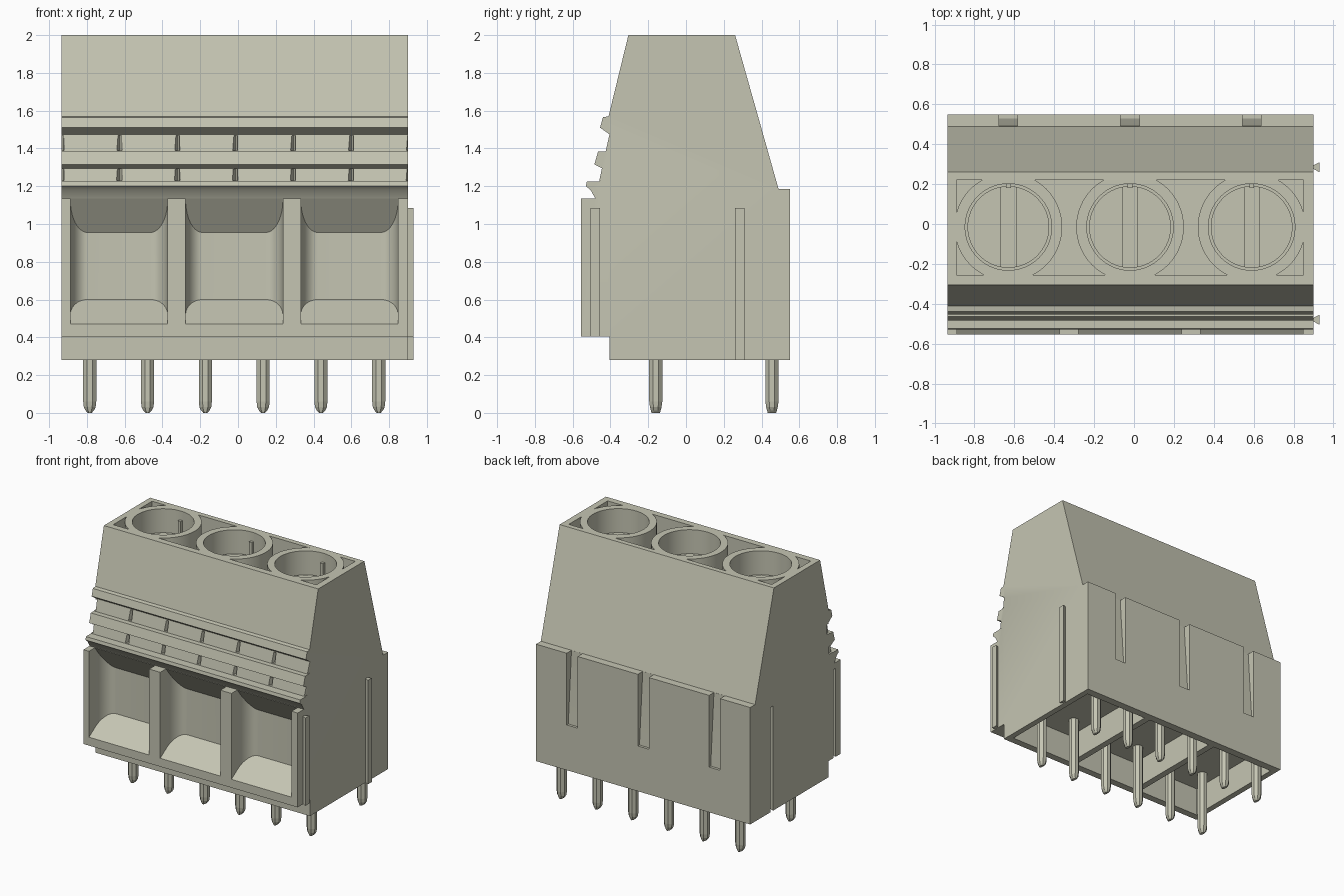
import bpy, bmesh, math
from mathutils import Vector

if "Cube" in bpy.data.objects:
    bpy.data.objects.remove(bpy.data.objects["Cube"], do_unlink=True)

mat = bpy.data.materials.new("pale_grey_green_plastic")
mat.use_nodes = True
COL = (0.56, 0.56, 0.45, 1)
mat.diffuse_color = COL
mat.node_tree.nodes["Principled BSDF"].inputs["Base Color"].default_value = COL

X0, X1 = -0.935, 0.90           # housing ends
POLES = [-0.63, -0.02, 0.59]    # pole centres
HOLE_Y = -0.015


def loft(name, rings):
    """Closed solid through rings with equal point counts."""
    bm = bmesh.new()
    vs = [[bm.verts.new(p) for p in r] for r in rings]
    n = len(vs[0])
    for a, b in zip(vs, vs[1:]):
        for i in range(n):
            j = (i + 1) % n
            bm.faces.new((a[i], a[j], b[j], b[i]))
    bm.faces.new(vs[0][::-1])
    bm.faces.new(vs[-1])
    bmesh.ops.recalc_face_normals(bm, faces=bm.faces)
    me = bpy.data.meshes.new(name)
    bm.to_mesh(me)
    bm.free()
    me.materials.append(mat)
    ob = bpy.data.objects.new(name, me)
    bpy.context.scene.collection.objects.link(ob)
    return ob


def prism_x(name, yz, a, b):
    return loft(name, [[(x, y, z) for y, z in yz] for x in (a, b)])


def prism_z(name, xy, a, b):
    return loft(name, [[(x, y, z) for x, y in xy] for z in (a, b)])


def box(name, x0, x1, y0, y1, z0, z1):
    return prism_z(name, [(x0, y0), (x1, y0), (x1, y1), (x0, y1)], z0, z1)


def cyl(name, x, y, r, z0, z1, n=64):
    return prism_z(name, [(x + r * math.cos(math.tau * i / n), y + r * math.sin(math.tau * i / n))
                          for i in range(n)], z0, z1)


def cut(ob, cutter):
    cutter.hide_render = True
    m = ob.modifiers.new("cut", "BOOLEAN")
    m.operation, m.solver, m.object = "DIFFERENCE", "EXACT", cutter
    bpy.ops.object.select_all(action="DESELECT")
    bpy.context.view_layer.objects.active = ob
    ob.select_set(True)
    bpy.ops.object.modifier_apply(modifier=m.name)
    bpy.data.objects.remove(cutter, do_unlink=True)


def smooth(ob):
    bpy.ops.object.select_all(action="DESELECT")
    bpy.context.view_layer.objects.active = ob
    ob.select_set(True)
    bpy.ops.object.shade_smooth_by_angle(angle=math.radians(30))


# Housing: side profile with stepped ridges on the front
profile = [(-0.405, 0.28), (0.55, 0.28), (0.55, 1.185), (0.49, 1.185), (0.26, 2.0),
           (-0.305, 2.0), (-0.41, 1.57), (-0.44, 1.565), (-0.455, 1.51), (-0.405, 1.475),
           (-0.425, 1.385), (-0.465, 1.385), (-0.485, 1.315), (-0.445, 1.295),
           (-0.46, 1.225), (-0.525, 1.225), (-0.53, 1.2), (-0.505, 1.18),
           (-0.48, 1.135), (-0.555, 1.135), (-0.555, 0.405), (-0.405, 0.405)]
housing = prism_x("housing", profile, X0, X1)

# Wire entry funnels: rounded sides, sloping floor and roof
BACK = -0.355
for c in POLES:
    half, rx, ry = 0.2575, 0.09, 0.123
    arc = [(half - rx + rx * math.cos(t), BACK - ry + ry * math.sin(t))
           for t in [math.pi / 2 * i / 10 for i in range(11)]]
    plan = [(half, -0.7)] + arc
    plan += [(-x, y) for x, y in reversed(plan)]
    floor = [(c + x, y, 0.6 + 0.65 * (y - BACK)) for x, y in plan]
    roof = [(c + x, y, 0.955 - 1.4 * (y - BACK)) for x, y in plan]
    cut(housing, loft("funnel_cutter", [floor, roof]))

# Small V notches in the two front grooves
for k in range(-3, 4):
    x = -0.0185 + 0.3067 * k
    for y, z0, z1 in ((-0.38, 1.389, 1.468), (-0.41, 1.229, 1.29)):
        cut(housing, prism_z("notch_cutter", [(x - 0.019, y - 0.07), (x + 0.019, y - 0.07),
                                              (x + 0.014, y), (x + 0.006, y)], z0, z1))

# Top recess around the screw collars, then the screw shafts
recess = box("recess_cutter", -0.89, 0.85, -0.255, 0.22, 1.75, 2.1)
for c in POLES:
    cut(recess, cyl("collar_cutter", c, HOLE_Y, 0.27, 1.6, 2.2))
cut(housing, recess)
for c in POLES:
    cut(housing, cyl("shaft_cutter", c, HOLE_Y, 0.217, 1.6, 2.1))

# Tapered slots in the back wall
for c in POLES:
    cut(housing, prism_x("slot_cutter", [(0.53, 0.63), (0.7, 0.63), (0.7, 1.25),
                                         (0.491, 1.25), (0.491, 1.18)], c - 0.047, c + 0.047))

# Hollow underside, one chamber per pole
for a, b in ((-0.89, -0.35), (-0.30, 0.26), (0.31, 0.855)):
    cut(housing, box("chamber_cutter", a, b, -0.35, 0.49, 0.2, 0.5))


# Dovetail rails on one end and matching grooves on the other
def dovetail(x, y, w):
    return [(x, y - 0.008 * w), (x + 0.032, y - 0.025 * w),
            (x + 0.032, y + 0.025 * w), (x, y + 0.008 * w)]


for name, y, z0 in (("front_rail", -0.48, 0.405), ("back_rail", 0.285, 0.28)):
    prism_z(name, dovetail(X1 - 0.002, y, 1), z0, 1.085)
    cut(housing, prism_z("groove_cutter", [(X0 - 0.01, y - 0.01), (X0 + 0.032, y - 0.027),
                                           (X0 + 0.032, y + 0.027), (X0 - 0.01, y + 0.01)],
                         z0 - 0.05, 1.09))
smooth(housing)

# Slotted clamp screws with a thin key on the shaft wall
for i, c in enumerate(POLES):
    screw = cyl(f"screw_{i + 1}", c, HOLE_Y, 0.205, 1.58, 1.82)
    cut(screw, box("drive_cutter", c - 0.037, c + 0.037, -0.4, 0.4, 1.76, 1.9))
    smooth(screw)
    box(f"shaft_key_{i + 1}", c - 0.012, c + 0.012, 0.18, 0.207, 1.7, 1.93)

# Solder pins in two rows, octagonal with rounded tips
RINGS = [(0.55, 1, 1), (0.06, 1, 1), (0.03, 0.9, 0.88), (0.013, 0.65, 0.75), (0.0, 0.3, 0.65)]
for row, y in (("front", -0.16), ("back", 0.455)):
    for i in range(6):
        x = -0.785 + 0.306 * i
        pts = [(math.cos(math.tau * (k + 0.5) / 8) * 0.0375, math.sin(math.tau * (k + 0.5) / 8) * 0.0375)
               for k in range(8)]
        loft(f"{row}_pin_{i + 1}", [[(x + px * sx, y + py * sy, z) for px, py in pts]
                                    for z, sx, sy in RINGS])
